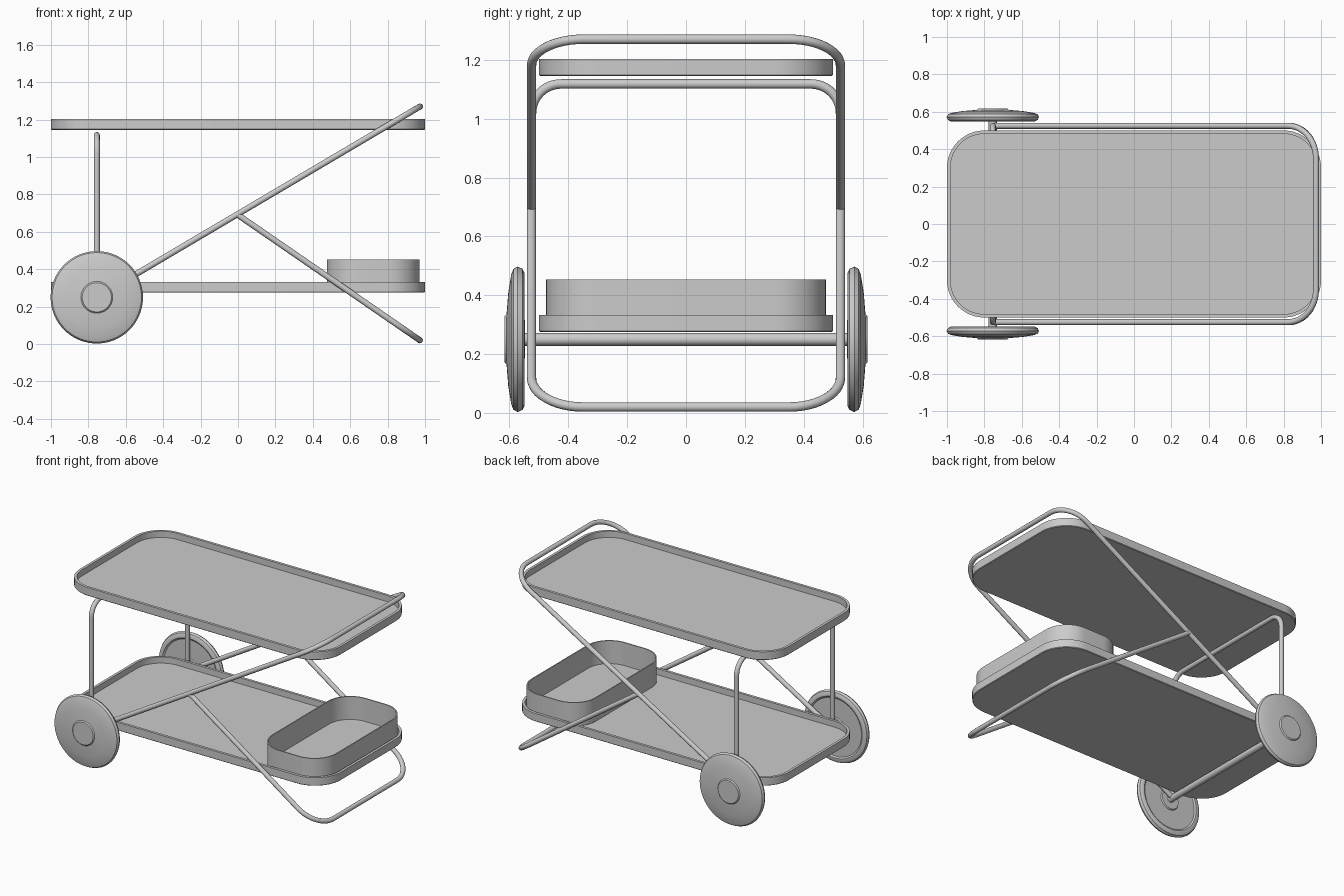
import bpy, bmesh
from math import pi, cos, sin
from mathutils import Vector

cube = bpy.data.objects.get("Cube")
if cube:
    bpy.data.objects.remove(cube, do_unlink=True)

grey = bpy.data.materials.new("light grey")
grey.use_nodes = True
grey.diffuse_color = (0.6, 0.6, 0.6, 1)
grey.node_tree.nodes["Principled BSDF"].inputs["Base Color"].default_value = (0.6, 0.6, 0.6, 1)


def finish(obj, angle=35):
    obj.data.materials.clear()
    obj.data.materials.append(grey)
    bpy.ops.object.select_all(action='DESELECT')
    obj.select_set(True)
    bpy.context.view_layer.objects.active = obj
    if obj.type == 'CURVE':
        bpy.ops.object.convert(target='MESH')
        obj = bpy.context.object
    bpy.ops.object.shade_smooth_by_angle(angle=angle * pi / 180)
    return obj


def mesh_object(name, bm):
    bmesh.ops.recalc_face_normals(bm, faces=bm.faces)
    mesh = bpy.data.meshes.new(name)
    bm.to_mesh(mesh)
    bm.free()
    obj = bpy.data.objects.new(name, mesh)
    bpy.context.collection.objects.link(obj)
    return finish(obj)


def rounded_loop(bm, x0, x1, y, r, z, inset=0, steps=12):
    """Ring of vertices around a rounded rectangle."""
    x0, x1, y, r = x0 + inset, x1 - inset, y - inset, r - inset
    corners = [(x1 - r, y - r), (x0 + r, y - r), (x0 + r, r - y), (x1 - r, r - y)]
    return [bm.verts.new((cx + r * cos(a), cy + r * sin(a), z))
            for q, (cx, cy) in enumerate(corners)
            for a in [(q + i / steps) * pi / 2 for i in range(steps + 1)]]


def bridge(bm, a, b):
    for i in range(len(a)):
        j = (i + 1) % len(a)
        bm.faces.new((a[i], a[j], b[j], b[i]))


def tray(name, x0, x1, y, r, wall, bottom, floor, top):
    """Open tray with a rounded rectangular outline."""
    bm = bmesh.new()
    loops = [rounded_loop(bm, x0, x1, y, r, z, inset) for z, inset in
             [(bottom, 0.004), (bottom + 0.004, 0), (top, 0), (top, wall), (floor, wall)]]
    for a, b in zip(loops, loops[1:]):
        bridge(bm, a, b)
    bm.faces.new(loops[0])
    bm.faces.new(loops[-1])
    return mesh_object(name, bm)


def tube(name, points, bend, radius):
    """Round tube through the points, with circular bends at the inner ones."""
    pts = [Vector(p) for p in points]
    path = [pts[0]]
    for a, p, b in zip(pts, pts[1:], pts[2:]):
        u, v = (a - p).normalized(), (b - p).normalized()
        for i in range(13):
            t = i / 12 * pi / 2
            path.append(p + bend * (u * (1 - sin(t)) + v * (1 - cos(t))))
    path.append(pts[-1])
    curve = bpy.data.curves.new(name, 'CURVE')
    curve.dimensions = '3D'
    curve.bevel_depth = radius
    curve.bevel_resolution = 4
    curve.use_fill_caps = True
    spline = curve.splines.new('POLY')
    spline.points.add(len(path) - 1)
    for sp, p in zip(spline.points, path):
        sp.co = (*p, 1)
    obj = bpy.data.objects.new(name, curve)
    bpy.context.collection.objects.link(obj)
    return finish(obj, 50)


def u_frame(name, start, end, bend, half=0.525, radius=0.016):
    """U shape: two side bars joined by a cross bar at the end."""
    (sx, sz), (ex, ez) = start, end
    return tube(name, [(sx, -half, sz), (ex, -half, ez), (ex, half, ez), (sx, half, sz)],
                bend, radius)


# Trays and the bin standing on the lower one
tray("upper_tray", -1, 1, 0.5, 0.2, 0.018, 1.145, 1.16, 1.203)
tray("lower_tray", -1, 1, 0.5, 0.2, 0.018, 0.275, 0.29, 0.332)
tray("bin", 0.475, 0.97, 0.475, 0.17, 0.008, 0.288, 0.294, 0.453)

# Tubular frame
AXLE_X, AXLE_Z = -0.755, 0.25
u_frame("handle_frame", (AXLE_X, AXLE_Z), (0.973, 1.27), 0.175)
u_frame("leg_frame", (0.0, 0.69), (0.973, 0.02), 0.175)
u_frame("rear_frame", (AXLE_X, AXLE_Z), (AXLE_X, 1.118), 0.1)
tube("axle", [(AXLE_X, -0.57, AXLE_Z), (AXLE_X, 0.57, AXLE_Z)], 0, 0.022)

# Wheels: lathed profile of radius and distance from the middle
profile = [(0, .617), (.078, .617), (.085, .61), (.16, .604), (.22, .594), (.239, .587),
           (.247, .572), (.24, .556), (.226, .549), (.21, .549), (.2, .556), (.07, .556),
           (.065, .548), (0, .548)]
for name, side in (("left_wheel", 1), ("right_wheel", -1)):
    bm = bmesh.new()
    verts = [bm.verts.new((AXLE_X + r, side * y, AXLE_Z)) for r, y in profile]
    edges = [bm.edges.new(pair) for pair in zip(verts, verts[1:])]
    bmesh.ops.spin(bm, geom=verts + edges, cent=(AXLE_X, 0, AXLE_Z), axis=(0, 1, 0),
                   angle=2 * pi, steps=64)
    bmesh.ops.remove_doubles(bm, verts=bm.verts, dist=0.0005)
    mesh_object(name, bm)
